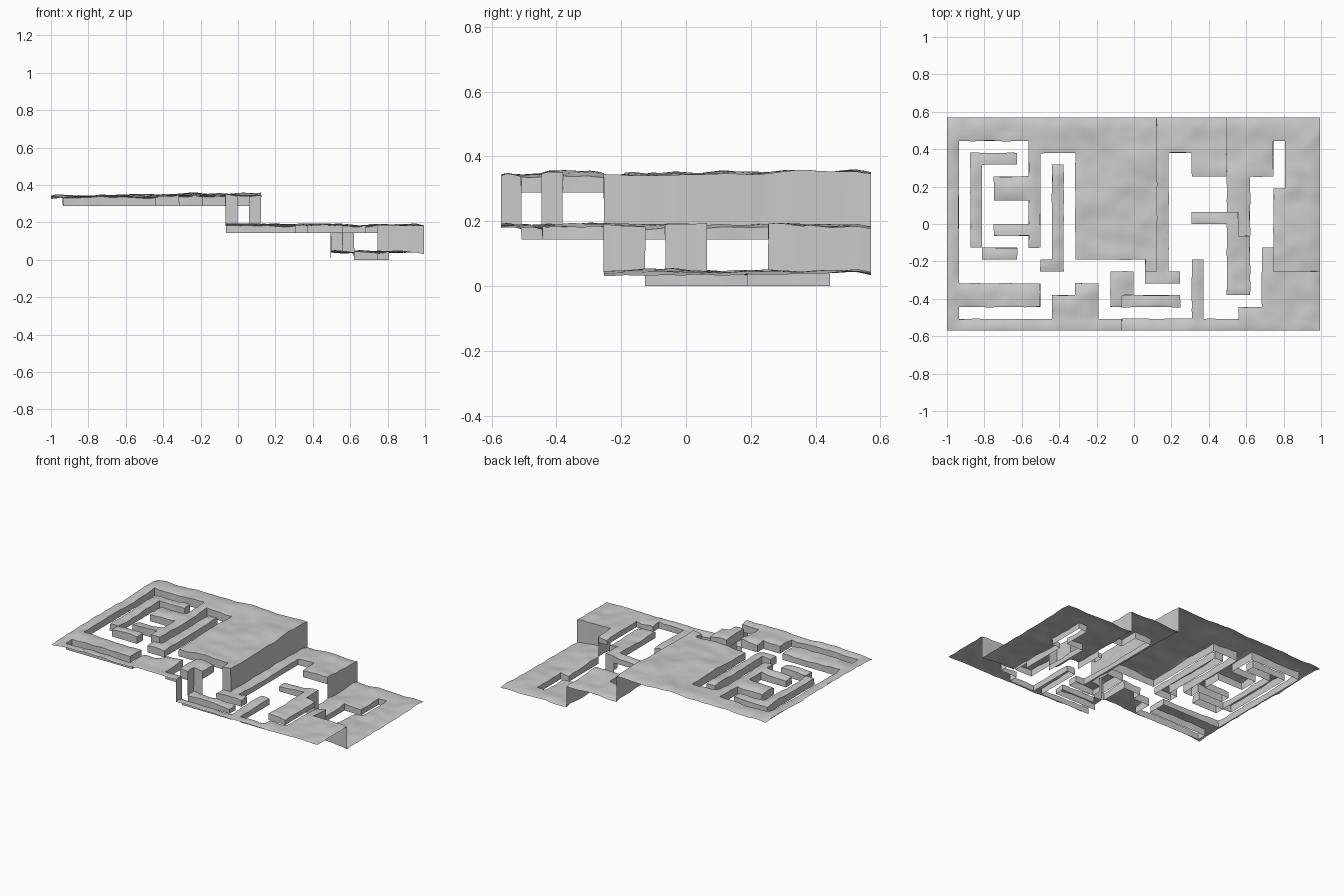
import bpy, bmesh
from mathutils import Vector, noise

if "Cube" in bpy.data.objects:
    bpy.data.objects.remove(bpy.data.objects["Cube"])

COLS, ROWS, SUB = 32, 18, 3
CX, CY, STEP = 0.0623, 0.0634, 0.144
X0, Y0 = -0.999, -0.5706

# Solid ground as grid rectangles: col0, col1, row0, row1
RECTS = [
    (0, 1, 0, 18), (0, 32, 16, 18), (0, 32, 0, 1),          # outer borders
    (7, 11, 15, 16), (2, 3, 7, 15), (2, 6, 14, 15),         # left maze
    (4, 8, 11, 13), (4, 8, 8, 9), (7, 8, 7, 16), (3, 6, 6, 7),
    (9, 10, 5, 14), (8, 10, 5, 6), (0, 8, 2, 4),
    (11, 18, 6, 18), (17, 19, 5, 18), (17, 20, 4, 5),       # central plateau
    (9, 13, 1, 3), (11, 13, 3, 4), (14, 16, 2, 5), (14, 20, 2, 3),
    (19, 21, 15, 18), (21, 24, 13, 16), (24, 28, 13, 18),   # right maze
    (24, 26, 4, 13), (24, 26, 3, 4), (21, 24, 9, 10), (21, 22, 1, 6),
    (29, 32, 0, 18), (28, 32, 0, 12), (27, 28, 1, 7), (25, 27, 1, 2),
]
solid = {(i, j) for a, b, c, d in RECTS for i in range(a, b) for j in range(c, d)}


def level(i, j):
    """Terrace number of a cell: 2 high, 1 middle, 0 low."""
    if i < (15 if j < 3 else 16 if j < 5 else 18):
        return 2
    if j >= 5 and i >= (28 if j < 8 else 25 if j < 10 else 24):
        return 0
    return 1


def openness(u, v):
    """1 well inside the ground, 0 on its rim."""
    hits = 0
    for dx in (-0.5, 0, 0.5):
        for dy in (-0.5, 0, 0.5):
            hits += (int((u + dx * 2) // SUB), int((v + dy * 2) // SUB)) in solid
    return hits / 9


def top_point(u, v, lev):
    """Rocky surface point on the fine grid."""
    x, y = X0 + u / SUB * CX, Y0 + v / SUB * CY
    p = Vector((x, y, lev * 3.0))
    n = 0.011 * noise.noise(p * 4.5) + 0.006 * noise.noise(p * 13)
    z = lev * STEP + 0.033 + n + 0.012 * openness(u, v)
    if lev == 2:
        z += 0.006 + 0.008 * max(0, 1 - abs(x + 0.1) * 1.5) + 0.012 * max(0, y)
    if 0 < u < COLS * SUB and 0 < v < ROWS * SUB:
        x += 0.004 * noise.noise(p * 11 + Vector((9, 0, 0)))
        y += 0.004 * noise.noise(p * 11 + Vector((0, 9, 0)))
    return Vector((x, y, z))


def build(name, lev):
    bm = bmesh.new()
    cache = {}

    def vert(u, v, kind):
        key = (u, v, kind)
        if key not in cache:
            if kind == "base":
                co = Vector((X0 + u / SUB * CX, Y0 + v / SUB * CY, lev * STEP))
            else:
                co = top_point(u, v, kind)
            cache[key] = bm.verts.new(co)
        return cache[key]

    for (i, j) in sorted(solid):
        if level(i, j) != lev:
            continue
        u0, v0 = i * SUB, j * SUB
        # Rocky top
        for u in range(u0, u0 + SUB):
            for v in range(v0, v0 + SUB):
                bm.faces.new([vert(a, b, lev) for a, b in
                              ((u, v), (u + 1, v), (u + 1, v + 1), (u, v + 1))])
        # Short skirts around the gaps, tall cliffs down to the next terrace
        for di, dj in ((0, -1), (1, 0), (0, 1), (-1, 0)):
            n = (i + di, j + dj)
            if not (0 <= n[0] < COLS and 0 <= n[1] < ROWS):
                continue
            if n in solid:
                if level(*n) >= lev:
                    continue
                foot = level(*n)
            else:
                foot = "base"
            for k in range(SUB):
                a, b = {(0, -1): ((u0 + k, v0), (u0 + k + 1, v0)),
                        (1, 0): ((u0 + SUB, v0 + k), (u0 + SUB, v0 + k + 1)),
                        (0, 1): ((u0 + k + 1, v0 + SUB), (u0 + k, v0 + SUB)),
                        (-1, 0): ((u0, v0 + k + 1), (u0, v0 + k))}[(di, dj)]
                bm.faces.new((vert(*a, foot), vert(*b, foot), vert(*b, lev), vert(*a, lev)))
    mesh = bpy.data.meshes.new(name)
    bm.to_mesh(mesh)
    bm.free()
    ob = bpy.data.objects.new(name, mesh)
    bpy.context.collection.objects.link(ob)
    bpy.context.view_layer.objects.active = ob
    ob.select_set(True)
    bpy.ops.object.shade_smooth_by_angle(angle=0.6)
    ob.select_set(False)


for lev, name in enumerate(("lower_terrace", "middle_terrace", "upper_terrace")):
    build(name, lev)
